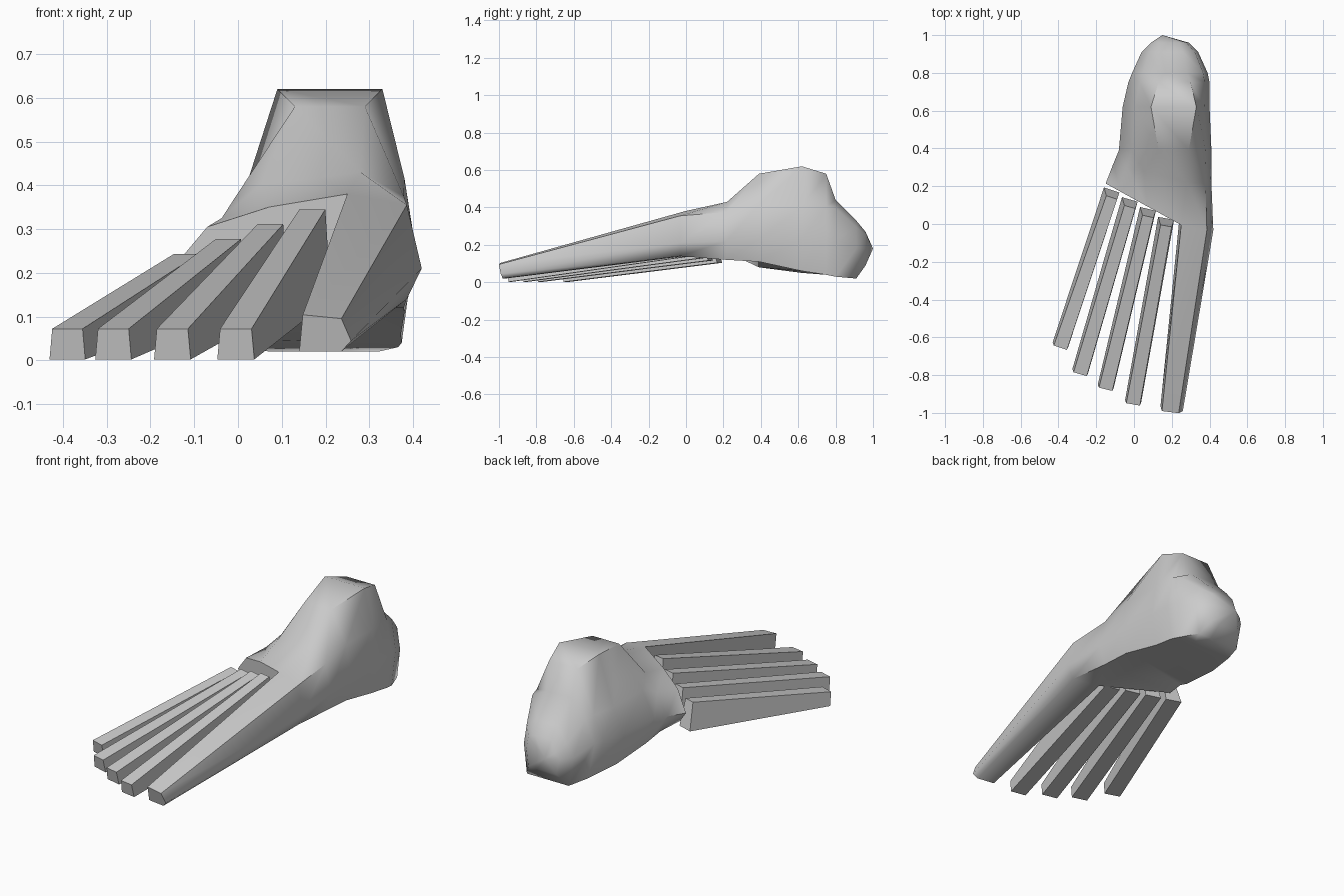
import bpy
import bmesh
import math
from mathutils import Vector

default_cube = bpy.data.objects.get("Cube")
if default_cube:
    bpy.data.objects.remove(default_cube, do_unlink=True)

# Single bone colour
bone = bpy.data.materials.new("bone grey")
bone.use_nodes = True
bone_colour = (0.6, 0.6, 0.6, 1)
bone.diffuse_color = bone_colour
bone.node_tree.nodes["Principled BSDF"].inputs["Base Color"].default_value = bone_colour


def finish(bm, name, angle):
    """Turn a bmesh into a shaded, coloured object."""
    bmesh.ops.recalc_face_normals(bm, faces=bm.faces)
    mesh = bpy.data.meshes.new(name)
    bm.to_mesh(mesh)
    bm.free()
    mesh.materials.append(bone)
    obj = bpy.data.objects.new(name, mesh)
    bpy.context.collection.objects.link(obj)
    bpy.ops.object.select_all(action="DESELECT")
    obj.select_set(True)
    bpy.context.view_layer.objects.active = obj
    bpy.ops.object.shade_smooth_by_angle(angle=math.radians(angle))


def bridge(bm, first, second):
    """Join two closed rings of equal length with quads."""
    count = len(first)
    for i in range(count):
        j = (i + 1) % count
        bm.faces.new((first[i], first[j], second[j], second[i]))


def foot_ring(bm, y, slant, outer, inner, sole, middle, shoulder, top,
              top_outer, top_inner, arch=0, tilt=0):
    """Cross-section running along the sole, up the inner side, over the top and down."""
    width = inner - outer
    outline = [
        (outer + width * 0.1, sole),
        (outer + width * 0.68, sole + arch),
        (inner - width * 0.06, sole + arch),
        (inner, middle),
        (inner - width * 0.06, shoulder + 2.5),
        (top_inner, top),
        (top_outer, top - tilt),
        (outer + width * 0.14, shoulder - 2.5),
        (outer, middle),
    ]
    # Sweep the outer side backwards
    return [bm.verts.new(Vector((x, y + slant * (min(x, 30) - 24), z)) / 100)
            for x, z in outline]


# Instep, ankle and heel sections, front to back, in hundredths
sections = [
    (0, -0.55, -15, 42, 14, 21, 33, 38, 7, 25, 0, 3),
    (23, -0.25, -11, 41, 12, 22, 35, 43, 5, 28, 0, 3),
    (39, 0, -8, 41, 8, 23, 39, 58, 13, 29, 3),
    (62, 0, -6, 40, 5, 23, 38, 62, 9, 33, 1),
    (75, 0, -3, 40, 4, 23, 38, 58, 13, 30),
    (80, 0, -1, 39, 3, 23, 37, 44, 13, 28),
    (91, 0, 4, 34, 2, 18, 27, 33, 14, 26),
    (96, 0, 9, 29, 9, 18, 23, 27, 14, 24),
]
bm = bmesh.new()
rings = [foot_ring(bm, *section) for section in sections]
for near, far in zip(rings, rings[1:]):
    bridge(bm, near, far)

# Rounded back of the heel
heel_point = bm.verts.new((0.15, 1, 0.18))
for first, second in zip(rings[-1], rings[-1][1:] + rings[-1][:1]):
    bm.faces.new((first, second, heel_point))

# Large inner bone tapers forward from the inner half of the front section
front = rings[0]
inner_half = front[1:6]
corner = inner_half[0].co.copy()
tip = []
for vert in inner_half:
    offset = vert.co - corner
    tip.append(bm.verts.new((0.14 + offset.x * 0.65,
                             -0.965 - (offset.x + offset.z) * 0.1,
                             0.02 + offset.z * 0.35)))
bridge(bm, inner_half, tip)
bm.faces.new(tip)
bm.faces.new(front[5:] + front[:2])
finish(bm, "heel_ankle_and_inner_bone", 60)


def long_bone(name, start, end, back_height):
    """Tapered bar with a flat base and a narrower top overhanging inwards."""
    along = (end - start).normalized()
    side = Vector((-along.y, along.x, 0)).normalized() * 0.043
    bm = bmesh.new()
    ends = []
    for base, height, lean, top_width in ((start, back_height, -0.04, 0.7),
                                          (end, 0.07, -0.015, 0.85)):
        top = base + Vector((0, lean, height))
        ends.append([bm.verts.new(point) for point in (
            base - side, base + side, top + side * top_width, top - side * top_width)])
    bridge(bm, *ends)
    for ring in ends:
        bm.faces.new(ring)
    finish(bm, name, 80)


# Four slimmer bones fanning outwards, each starting further back and lower
bone_tips = {
    "second_bone": (-0.005, -0.94),
    "third_bone": (-0.15, -0.86),
    "fourth_bone": (-0.285, -0.78),
    "little_bone": (-0.39, -0.64),
}
for step, (name, (tip_x, tip_y)) in enumerate(bone_tips.items()):
    start = Vector((0.17 - 0.096 * step, 0.03 + 0.05 * step, 0.14 - 0.012 * step))
    long_bone(name, start, Vector((tip_x, tip_y, 0.002)), 0.205 - 0.022 * step)
